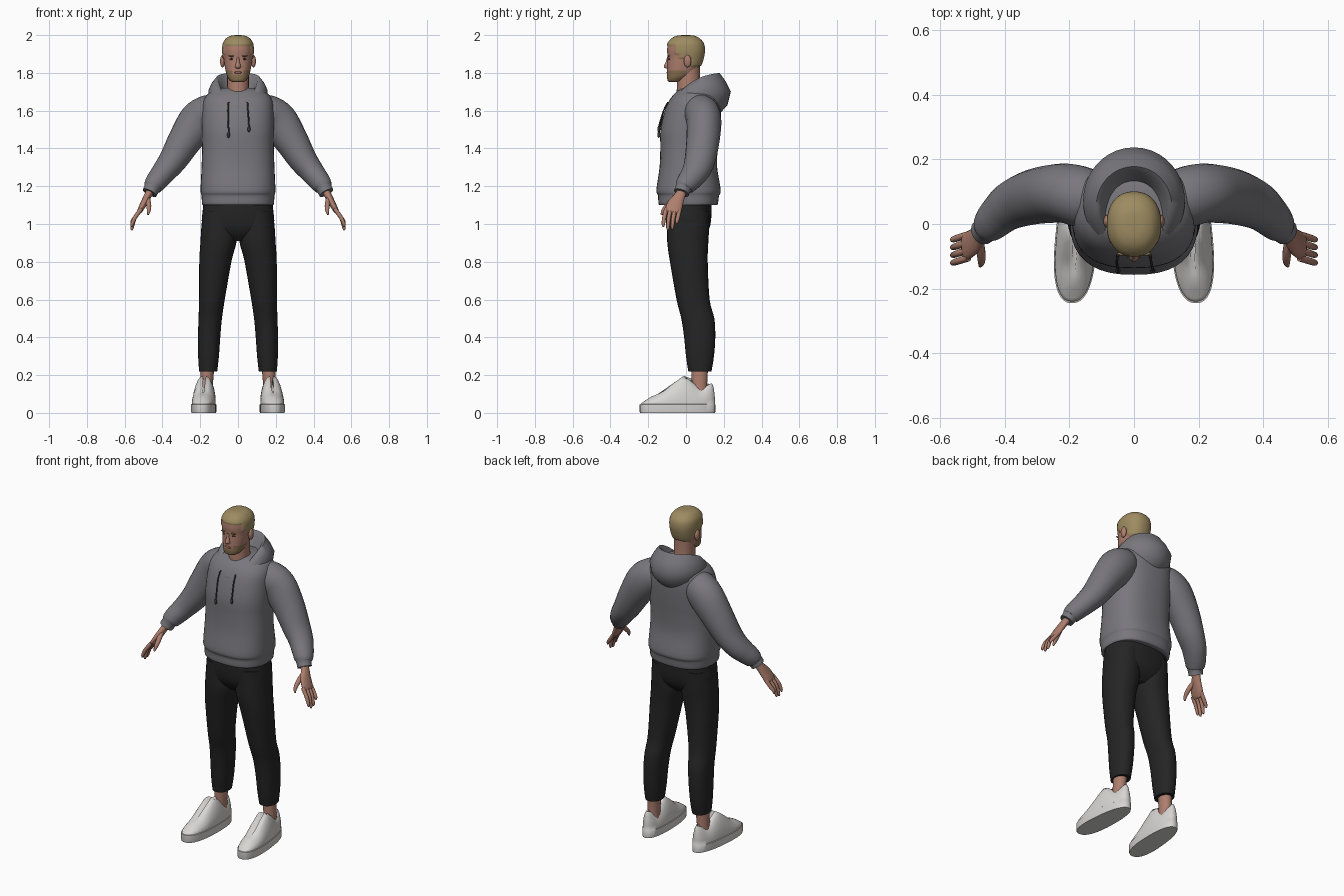
import bpy, bmesh, math
from mathutils import Vector

if "Cube" in bpy.data.objects:
    bpy.data.objects.remove(bpy.data.objects["Cube"])


def material(name, *rgb):
    m = bpy.data.materials.new(name)
    m.diffuse_color = (*rgb, 1)
    m.use_nodes = True
    m.node_tree.nodes["Principled BSDF"].inputs["Base Color"].default_value = m.diffuse_color
    return m


GREY = material("grey_fleece", .19, .185, .205)
BLACK = material("black_cloth", .018, .018, .018)
SKIN = material("skin", .42, .21, .155)
HAIR = material("blond_hair", .34, .26, .12)
BEARD = material("beard_stubble", .25, .165, .08)
WHITE = material("white_leather", .68, .67, .65)
CORD = material("dark_cord", .04, .04, .045)
EYE = material("dark_brown", .05, .03, .02)
LIP = material("lips", .34, .13, .105)


def spline(keys, steps):
    """Smoothly interpolate a list of equal-length tuples."""
    out = []
    for i in range(len(keys) - 1):
        p0, p1, p2 = keys[max(i - 1, 0)], keys[i], keys[i + 1]
        p3 = keys[min(i + 2, len(keys) - 1)]
        for k in range(steps):
            t = k / steps
            out.append(tuple(
                .5 * (2 * b + (c - a) * t + (2 * a - 5 * b + 4 * c - d) * t * t
                      + (3 * b - a - 3 * c + d) * t ** 3)
                for a, b, c, d in zip(p0, p1, p2, p3)))
    return out + [tuple(keys[-1])]


def skin_rings(name, rings, mats, caps=True, closed=False, angle=40):
    """Bridge consecutive rings of points into one smooth-shaded object."""
    bm = bmesh.new()
    rows = [[bm.verts.new(p) for p in r] for r in rings]
    n = len(rows[0])
    if closed:
        rows.append(rows[0])
    for a, b in zip(rows, rows[1:]):
        for i in range(n):
            j = (i + 1) % n
            bm.faces.new((a[i], a[j], b[j], b[i]))
    if caps and not closed:
        bm.faces.new(rows[0])
        bm.faces.new(rows[-1])
    bmesh.ops.recalc_face_normals(bm, faces=bm.faces)
    me = bpy.data.meshes.new(name)
    bm.to_mesh(me)
    bm.free()
    ob = bpy.data.objects.new(name, me)
    bpy.context.collection.objects.link(ob)
    for m in mats:
        me.materials.append(m)
    bpy.ops.object.select_all(action='DESELECT')
    ob.select_set(True)
    bpy.context.view_layer.objects.active = ob
    bpy.ops.object.shade_smooth_by_angle(angle=math.radians(angle))
    return ob


def oval(e, n):
    """Unit superellipse with exponent e."""
    pts = []
    for i in range(n):
        c, s = math.cos(math.tau * i / n), math.sin(math.tau * i / n)
        pts.append((math.copysign(abs(c) ** (2 / e), c),
                    math.copysign(abs(s) ** (2 / e), s)))
    return pts


def stack_rings(keys, n=32, e=2.2, steps=4):
    """Horizontal rings from keys (z, centre x, half width, y front, y back)."""
    return [[(cx + u * rx, (yf + yb) / 2 + v * (yb - yf) / 2, z) for u, v in oval(e, n)]
            for z, cx, rx, yf, yb in spline(keys, steps)]


def tube(name, keys, mat, n=12, steps=4):
    """Tube along a path of keys (x, y, z, radius across y, other radius)."""
    pts = spline(keys, steps)
    rings = []
    for i, p in enumerate(pts):
        t = Vector(pts[min(i + 1, len(pts) - 1)][:3]) - Vector(pts[max(i - 1, 0)][:3])
        t.normalize()
        u = (Vector((0, 1, 0)) - t * t.y).normalized()
        v = t.cross(u)
        rings.append([Vector(p[:3]) + u * a * p[3] + v * b * p[4] for a, b in oval(2, n)])
    return skin_rings(name, rings, [mat], angle=60)


def blob(name, c, r, mat):
    """Small ellipsoid."""
    bpy.ops.mesh.primitive_uv_sphere_add(segments=16, ring_count=10, location=c)
    ob = bpy.context.object
    ob.name, ob.scale = name, r
    ob.data.materials.append(mat)
    bpy.ops.object.shade_smooth()


# Hoodie body with a gathered hem
skin_rings("hoodie_body", stack_rings([
    (1.10, 0, .180, -.13, .155), (1.105, 0, .19, -.145, .168), (1.15, 0, .193, -.148, .175),
    (1.18, 0, .198, -.157, .184), (1.30, 0, .193, -.14, .165), (1.40, 0, .19, -.136, .168),
    (1.50, 0, .192, -.135, .178), (1.60, 0, .19, -.112, .185), (1.66, 0, .18, -.085, .18),
    (1.70, 0, .145, -.05, .16), (1.72, 0, .09, -.02, .13)], 40, 2.5), [GREY], angle=50)

# Hood: profile (radius, height) swept round the neck, tall behind and low in front
BACK = [(.07, 1.65), (.10, 1.71), (.132, 1.785), (.148, 1.80), (.18, 1.755), (.207, 1.70),
        (.19, 1.63), (.14, 1.575), (.08, 1.56)]
SIDE = [(.065, 1.65), (.08, 1.70), (.10, 1.745), (.115, 1.752), (.138, 1.73), (.152, 1.70),
        (.155, 1.66), (.14, 1.62), (.09, 1.59)]
FRONT = [(.07, 1.60), (.085, 1.63), (.098, 1.65), (.11, 1.652), (.125, 1.64), (.135, 1.625),
         (.137, 1.61), (.13, 1.59), (.09, 1.57)]
hood = []
for i in range(48):
    a = math.tau * i / 48
    c = math.cos(a)
    w = (c * (c + 1) / 2, 1 - c * c, c * (c - 1) / 2)
    ring = []
    for tri in zip(BACK, SIDE, FRONT):
        r = sum(k * p[0] for k, p in zip(w, tri))
        z = sum(k * p[1] for k, p in zip(w, tri))
        ring.append((r * math.sin(a), .03 + r * c, z))
    hood.append(ring)
skin_rings("hood", hood, [GREY], closed=True, angle=70)

# Trousers seat
skin_rings("trousers_seat", stack_rings([
    (1.15, 0, .18, -.105, .135), (1.08, 0, .186, -.11, .136), (1.0, 0, .19, -.104, .13),
    (.95, 0, .15, -.085, .11), (.91, 0, .06, -.05, .07)], 36, 2.5), [BLACK])


def shoe_height(y):
    pts = [(-.25, .055), (-.2, .08), (-.127, .108), (-.07, .155), (-.01, .197), (.03, .165),
           (.08, .125), (.13, .155), (.2, .165)]
    for (a, h), (b, k) in zip(pts, pts[1:]):
        if y <= b:
            return h + (k - h) * max(0, y - a) / (b - a)
    return .165


for s, side in ((-1, "right"), (1, "left")):
    # Sleeve with a bunched forearm and tight cuff
    tube(side + "_sleeve", [(s * x, y, z, a, b) for x, y, z, a, b in (
        (.10, .07, 1.61, .07, .07), (.15, .08, 1.595, .092, .092), (.21, .095, 1.545, .092, .104),
        (.28, .09, 1.445, .088, .09), (.34, .075, 1.345, .082, .076),
        (.385, .055, 1.285, .074, .066), (.415, .03, 1.247, .066, .06),
        (.435, .01, 1.222, .06, .056), (.45, -.008, 1.2, .052, .05),
        (.455, -.014, 1.19, .043, .042), (.468, -.024, 1.165, .041, .04))], GREY, 24)
    # Hand: palm, four fingers and thumb
    tube(side + "_palm", [(s * x, y, z, a, b) for x, y, z, a, b in (
        (.45, -.012, 1.2, .026, .022), (.475, -.03, 1.155, .028, .02),
        (.498, -.055, 1.11, .041, .018), (.52, -.07, 1.07, .043, .014),
        (.526, -.073, 1.058, .036, .008))], SKIN, 16)
    for i, tip in enumerate((.985, .967, .972, 1.0)):
        y = -.105 + .024 * i
        tube(f"{side}_finger_{i + 1}", [
            (s * .512, y, 1.08, .011, .011), (s * .545, y - .01, 1.035, .011, .011),
            (s * .56, y - .015, tip + .015, .009, .009),
            (s * .562, y - .015, tip, .004, .004)], SKIN, 10)
    tube(side + "_thumb", [
        (s * .48, -.05, 1.14, .014, .014), (s * .473, -.09, 1.105, .014, .014),
        (s * .472, -.118, 1.075, .011, .011), (s * .476, -.13, 1.05, .005, .005)], SKIN, 10)
    # Trouser leg
    skin_rings(side + "_trouser_leg", stack_rings([(z, s * cx, r, f, b) for z, cx, r, f, b in (
        (1.07, .098, .088, -.1, .125), (.97, .101, .094, -.1, .122), (.9, .104, .095, -.099, .118),
        (.8, .12, .085, -.085, .115), (.6, .138, .068, -.05, .125), (.5, .147, .062, -.025, .15),
        (.4, .153, .059, -.01, .155), (.3, .156, .055, 0, .148), (.22, .158, .048, .012, .135))],
        28), [BLACK])
    # Ankle
    skin_rings(side + "_ankle", stack_rings([
        (.08, s * .168, .036, .03, .118), (.15, s * .167, .034, .03, .112),
        (.25, s * .16, .036, .03, .118)], 20, 2, 2), [SKIN])
    # Shoe: straight sole, then an upper that tapers to the tongue and heel
    rings = []
    for k, (f, w) in enumerate([(0, .98), (0, 1), (.0, 1), (.01, .95), (.25, .94), (.5, .85),
                                (.75, .7), (.92, .52), (1, .36), (1, .12)]):
        ring = []
        for u, v in oval(2.4, 40):
            y = -.045 + .2 * v
            y = .07 + (y - .07) * (1 - (1 - w) * .32)
            z = (0, .006, .045)[k] if k < 3 else .046 + (shoe_height(y) - .046) * f
            ring.append((s * (.177 - .06 * y) + u * (.063 - .03 * y) * w, y, z))
        rings.append(ring)
    skin_rings(side + "_shoe", rings, [WHITE], angle=45)
    # Drawstring with knotted end
    x, end = (.058, 1.51) if s > 0 else (.05, 1.48)
    tube(side + "_drawstring", [(s * .05, -.095, 1.645, .004, .004), (s * .053, -.118, 1.60, .004, .004),
         (s * x, -.14, end + .02, .004, .004), (s * x, -.144, end, .004, .004)], CORD, 8)
    blob(side + "_drawstring_end", (s * x, -.144, end - .008), (.008, .008, .016), CORD)
    # Ear, eye and eyebrow
    blob(side + "_ear", (s * .082, .008, 1.862), (.013, .02, .033), SKIN)
    blob(side + "_eye", (s * .032, -.089, 1.873), (.012, .005, .005), EYE)
    blob(side + "_eyebrow", (s * .034, -.092, 1.889), (.018, .006, .004), BEARD)

# Neck
skin_rings("neck", stack_rings([
    (1.60, 0, .075, -.055, .10), (1.68, 0, .06, -.05, .085), (1.75, 0, .057, -.048, .074),
    (1.84, 0, .058, -.045, .074)], 28, 2.1), [SKIN])

# Head, with hair and beard chosen by height and depth
head = stack_rings([
    (1.752, 0, .022, -.085, -.045), (1.757, 0, .04, -.096, -.02), (1.775, 0, .054, -.1, .015),
    (1.80, 0, .063, -.1, .05), (1.84, 0, .071, -.099, .076), (1.88, 0, .076, -.097, .09),
    (1.92, 0, .08, -.1, .096), (1.955, 0, .076, -.094, .09), (1.98, 0, .059, -.072, .068),
    (1.992, 0, .035, -.045, .042), (1.995, 0, .008, -.015, .013)], 72, 2.25, 8)


def hairline(y):
    if y < -.058:
        return 1.945
    return 1.90 if y < -.035 else 1.875 if y < .025 else 1.835


centre = Vector((0, 0, 1.88))
head = [[Vector(p) + (Vector(p) - centre).normalized() * (.005 if p[2] > hairline(p[1]) else 0)
         for p in r] for r in head]
ob = skin_rings("head", head, [SKIN, HAIR, BEARD], angle=70)
for f in ob.data.polygons:
    x, y, z = f.center
    if z > hairline(y) + .001:
        f.material_index = 1
    elif y < 0 and z < (1.792 if abs(x) < .03 else 1.812) and f.normal.z > -.75:
        f.material_index = 2

# Nose and mouth
skin_rings("nose", stack_rings([
    (1.885, 0, .006, -.1, -.085), (1.86, 0, .009, -.106, -.085), (1.838, 0, .014, -.117, -.085),
    (1.828, 0, .015, -.114, -.085), (1.823, 0, .009, -.106, -.085)], 16, 2), [SKIN], angle=70)
blob("mouth", (0, -.098, 1.802), (.022, .005, .006), LIP)
